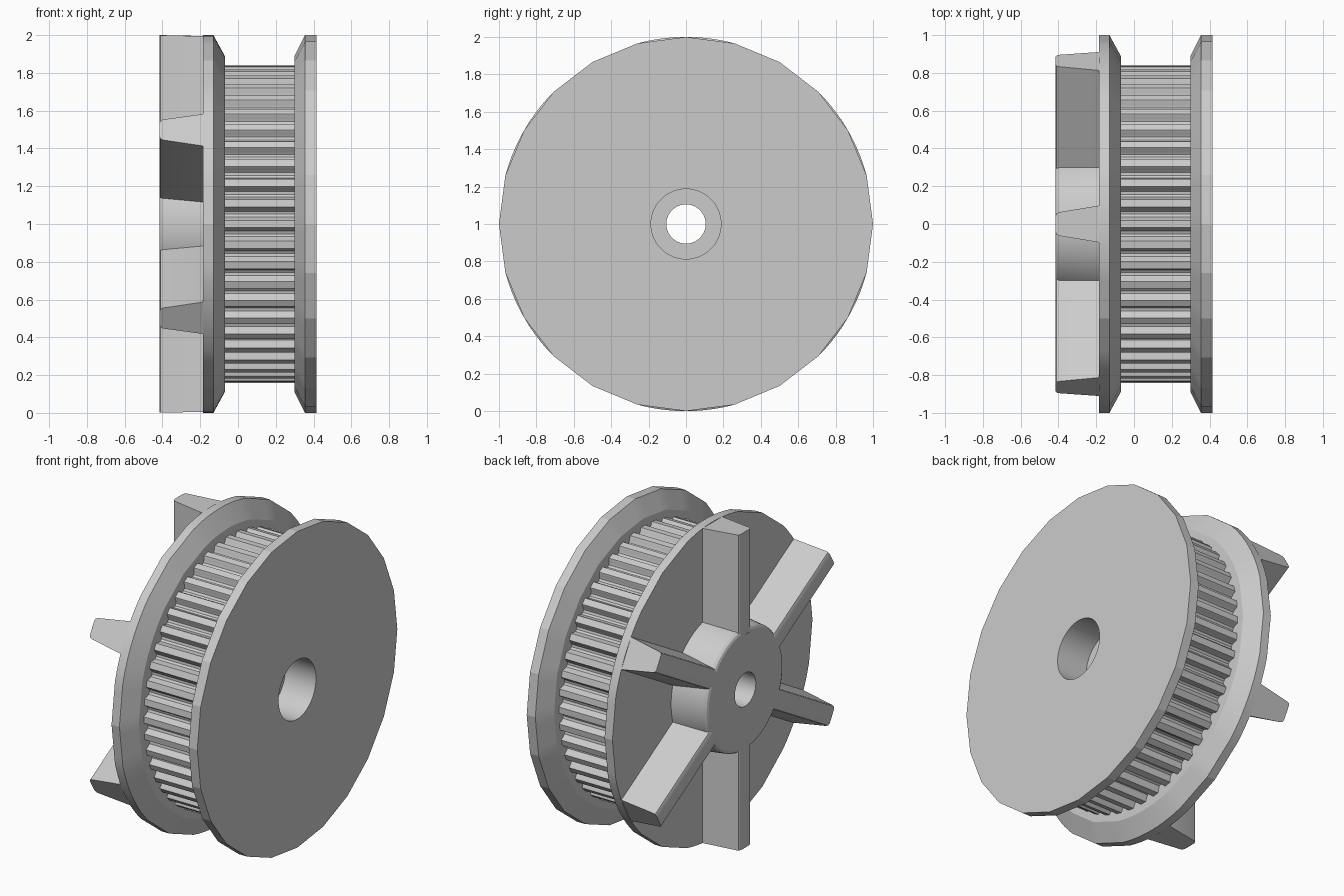
import bpy, bmesh
from math import sin, cos, pi, radians, sqrt

cube = bpy.data.objects.get("Cube")
if cube:
    bpy.data.objects.remove(cube)

grey = bpy.data.materials.new("plain grey")
grey.use_nodes = True
grey.diffuse_color = (0.6, 0.6, 0.6, 1)
grey.node_tree.nodes["Principled BSDF"].inputs["Base Color"].default_value = (0.6, 0.6, 0.6, 1)


def finish(name, bm, angle):
    bmesh.ops.recalc_face_normals(bm, faces=bm.faces)
    mesh = bpy.data.meshes.new(name)
    bm.to_mesh(mesh)
    bm.free()
    mesh.materials.append(grey)
    obj = bpy.data.objects.new(name, mesh)
    bpy.context.collection.objects.link(obj)
    bpy.ops.object.select_all(action='DESELECT')
    obj.select_set(True)
    bpy.context.view_layer.objects.active = obj
    bpy.ops.object.shade_smooth_by_angle(angle=radians(angle))
    return obj


def bridge(bm, rings, closed):
    """Join rings of vertices with quads."""
    pairs = list(zip(rings, rings[1:] + rings[:1]))
    for a, b in pairs if closed else pairs[:-1]:
        for i in range(len(a)):
            j = (i + 1) % len(a)
            bm.faces.new((a[i], a[j], b[j], b[i]))


def place(bm, x, r, deg):
    """Vertex at an angle measured from straight up around the x axis."""
    a = radians(deg)
    return bm.verts.new((x, r * sin(a), 1 + r * cos(a)))


def facet(deg):
    """Radius factor that turns a circle into a 24-sided outline."""
    return cos(radians(7.5)) / cos(radians(deg % 15 - 7.5))


def rounded_at_fins(deg):
    near_fin = (deg + 15) % 60 < 30
    return 1 if near_fin else facet(deg)


def lathe(name, profile, factor, angle):
    bm = bmesh.new()
    rings = [[place(bm, x, r * (factor(d) if r > 0.5 else 1), d)
              for d in range(0, 360, 3)] for x, r in profile]
    bridge(bm, rings, True)
    return finish(name, bm, angle)


# Hub and left flange, with the narrow shaft hole
lathe("hub_and_left_flange", [
    (-0.415, 0.105), (-0.415, 0.363), (-0.409, 0.377), (-0.395, 0.386),
    (-0.185, 0.413), (-0.185, 1), (-0.13, 1), (-0.07, 0.89),
    (-0.07, 0.3), (0.2, 0.3), (0.2, 0.105)], rounded_at_fins, 12)

# Right flange with the wide counterbore
lathe("right_flange", [
    (0.415, 0.187), (0.415, 1), (0.355, 1), (0.3, 0.89),
    (0.3, 0.3), (0.2, 0.3), (0.2, 0.187)], facet, 12)

# Toothed drum with rounded grooves
teeth, pitch = 48, 360 / 48
half_groove = [(-0.32, 0), (-0.28, 0.006), (-0.24, 0.02), (-0.14, 0.037)]
groove = half_groove + [(0, 0.042)] + [(-f, d) for f, d in reversed(half_groove)]
bm = bmesh.new()
rings = [[place(bm, x, 0.842 - depth, (t + 0.5 + f) * pitch)
          for t in range(teeth) for f, depth in groove] for x in (-0.08, 0.31)]
bridge(bm, rings, False)
finish("toothed_drum", bm, 35)

# Six tapered drive fins with rounded tips
half_fin = [(0.1, -0.17), (0.063, -0.395), (0.057, -0.409), (0.043, -0.415)]
fin = half_fin + [(0, -0.415)] + [(-w, x) for w, x in reversed(half_fin)]
for n in range(6):
    a = n * pi / 3
    bm = bmesh.new()

    def ring(reach):
        verts = []
        for w, x in fin:
            r = sqrt(reach * reach - w * w)
            verts.append(bm.verts.new((x, w * cos(a) + r * sin(a), 1 + r * cos(a) - w * sin(a))))
        return verts

    inner, outer = ring(0.35), ring(1)
    bridge(bm, [inner, outer], False)
    bm.faces.new(inner)
    bm.faces.new(outer)
    finish("drive_fin_%d" % (n + 1), bm, 40)
